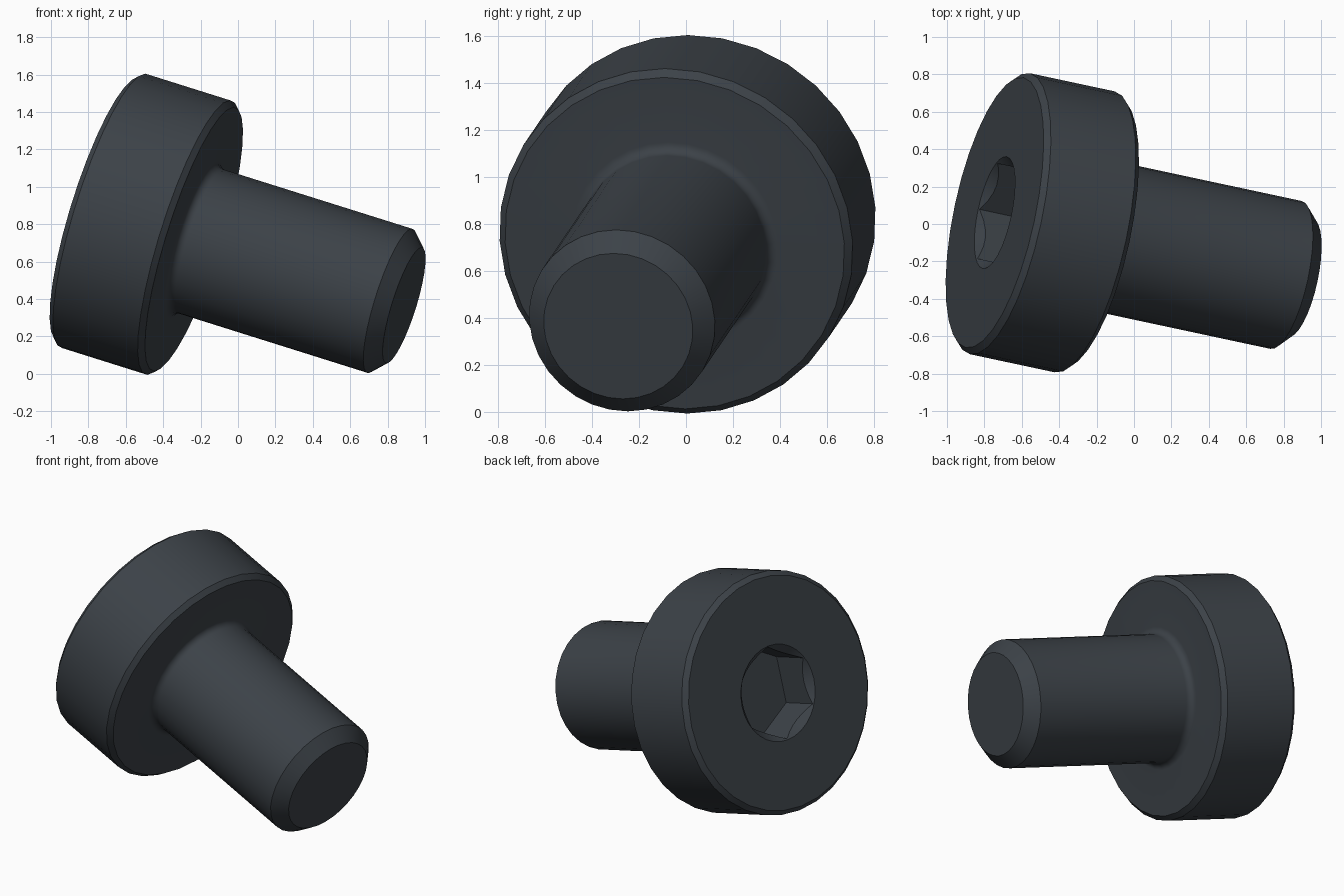
import bpy
import bmesh
import math
from mathutils import Matrix, Vector

if "Cube" in bpy.data.objects:
    bpy.data.objects.remove(bpy.data.objects["Cube"], do_unlink=True)

# Dark blackened steel
steel = bpy.data.materials.new("dark_steel")
steel.use_nodes = True
colour = (0.045, 0.054, 0.064, 1.0)
steel.diffuse_color = colour
steel.node_tree.nodes["Principled BSDF"].inputs["Base Color"].default_value = colour

# Tilted frame: local z runs along the bolt from head to tip, local x points up
axis = Vector((0.935, -0.2, -0.294)).normalized()
up = (Vector((0, 0, 1)) - axis * axis.z).normalized()
frame = Matrix((up, axis.cross(up), axis)).transposed().to_4x4()
frame.translation = (-0.717, 0.055, 0.871)


def lathe(name, profile, sides):
    """Solid of revolution from (radius, z) pairs; the ends lie on the axis."""
    bm = bmesh.new()
    rings = []
    for r, z in profile:
        if r == 0:
            rings.append([bm.verts.new((0, 0, z))])
        else:
            rings.append([bm.verts.new((r * math.cos(math.tau * i / sides),
                                        r * math.sin(math.tau * i / sides), z))
                          for i in range(sides)])
    for a, b in zip(rings, rings[1:]):
        for i in range(sides):
            j = (i + 1) % sides
            corners = [a[i % len(a)], a[j % len(a)], b[j % len(b)], b[i % len(b)]]
            bm.faces.new(list(dict.fromkeys(corners)))
    # Merge the end fans into flat caps
    tips = [ring[0] for ring in rings if len(ring) == 1]
    bmesh.ops.dissolve_verts(bm, verts=tips)
    bmesh.ops.recalc_face_normals(bm, faces=bm.faces)
    mesh = bpy.data.meshes.new(name)
    bm.to_mesh(mesh)
    bm.free()
    mesh.materials.append(steel)
    obj = bpy.data.objects.new(name, mesh)
    bpy.context.collection.objects.link(obj)
    obj.matrix_world = frame
    return obj


head_r, shaft_r = 0.768, 0.404
bevel, tip_bevel, fillet = 0.03, 0.08, 0.045
front, back, tip = -bevel, 0.515, 1.717

# Rounded inside corner where the shaft meets the head
corner = [(shaft_r + fillet * (1 - math.sin(a)), back + fillet * (1 - math.cos(a)))
          for a in (math.radians(d) for d in range(0, 91, 15))]

bolt = lathe("bolt_body", [
    (0, front), (head_r - bevel, front), (head_r, 0),
    (head_r, back - bevel), (head_r - bevel, back),
    *corner,
    (shaft_r, tip - tip_bevel), (shaft_r - tip_bevel, tip), (0, tip)], 32)

# Hexagonal key socket with a countersunk rim
socket_r, socket_depth = 0.3, 0.26
rim_r, lift = 0.306, 0.05
cutters = [
    lathe("socket_cutter", [(0, front - lift), (socket_r, front - lift),
                            (socket_r, front + socket_depth),
                            (0, front + socket_depth)], 6),
    lathe("countersink_cutter", [(0, front - lift), (rim_r + lift, front - lift),
                                 (rim_r - 0.2, front + 0.2), (0, front + 0.2)], 32),
]

bpy.context.view_layer.update()
bpy.ops.object.select_all(action="DESELECT")
bpy.context.view_layer.objects.active = bolt
bolt.select_set(True)
for cutter in cutters:
    cutter.hide_render = True
    cut = bolt.modifiers.new(cutter.name, "BOOLEAN")
    cut.operation = "DIFFERENCE"
    cut.solver = "EXACT"
    cut.object = cutter
    bpy.ops.object.modifier_apply(modifier=cut.name)
for cutter in cutters:
    bpy.data.objects.remove(cutter, do_unlink=True)

bpy.ops.object.shade_smooth_by_angle(angle=math.radians(25))
